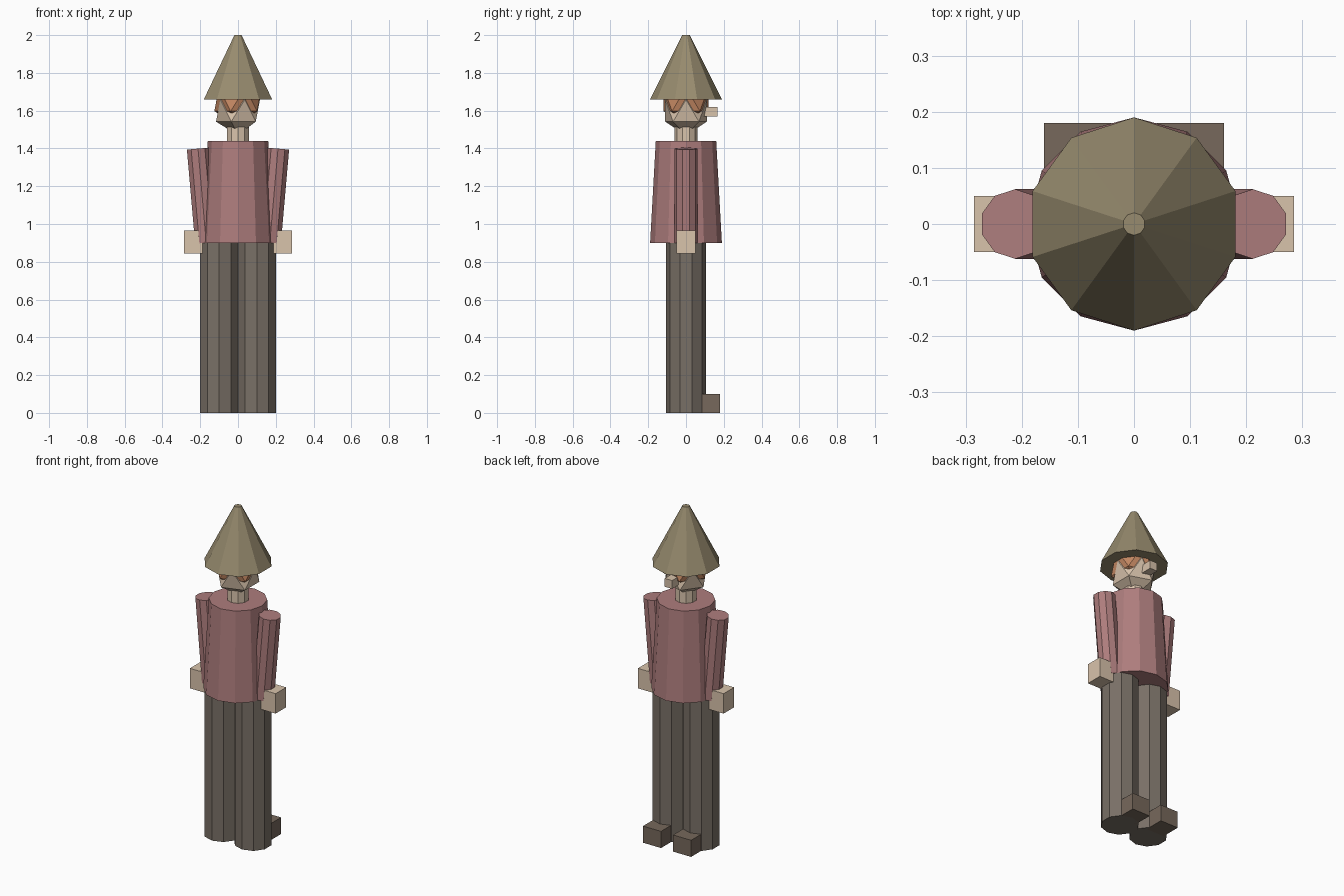
import bpy, bmesh
from math import radians
from mathutils import Matrix

if "Cube" in bpy.data.objects:
    bpy.data.objects.remove(bpy.data.objects["Cube"])


def material(name, rgb):
    m = bpy.data.materials.new(name)
    m.diffuse_color = tuple((c / 255) ** 2.2 for c in rgb) + (1,)
    m.use_nodes = True
    m.node_tree.nodes["Principled BSDF"].inputs["Base Color"].default_value = m.diffuse_color
    return m


STRAW = material("straw", (150, 138, 110))
CLOTH = material("red_cloth", (172, 124, 124))
TROUSER = material("trouser_cloth", (120, 111, 102))
LEATHER = material("leather", (118, 104, 92))
SKIN = material("skin", (216, 194, 170))
HAIR = material("hair", (194, 134, 98))


def finish(name, bm, mat):
    bmesh.ops.recalc_face_normals(bm, faces=bm.faces)
    me = bpy.data.meshes.new(name)
    bm.to_mesh(me)
    bm.free()
    me.materials.append(mat)
    ob = bpy.data.objects.new(name, me)
    bpy.context.collection.objects.link(ob)
    return ob


def cone(name, x, z0, z1, r0, r1, sides, mat, tilt=0):
    """Flat-sided tapered cylinder, optionally tilted sideways about its middle."""
    bm = bmesh.new()
    mx = Matrix.Translation((x, 0, (z0 + z1) / 2)) @ Matrix.Rotation(radians(tilt), 4, 'Y')
    bmesh.ops.create_cone(bm, cap_ends=True, segments=sides, radius1=r0, radius2=r1,
                          depth=z1 - z0, matrix=mx)
    return finish(name, bm, mat)


def box(name, lo, hi, mat):
    bm = bmesh.new()
    mid = [(a + b) / 2 for a, b in zip(lo, hi)]
    size = [b - a for a, b in zip(lo, hi)]
    bmesh.ops.create_cube(bm, size=1, matrix=Matrix.Translation(mid) @ Matrix.Diagonal((*size, 1)))
    return finish(name, bm, mat)


def ico(name, z, r, mat):
    bm = bmesh.new()
    bmesh.ops.create_icosphere(bm, subdivisions=1, radius=r, matrix=Matrix.Translation((0, 0, z)))
    return finish(name, bm, mat)


# Torso, neck, head, hair and hat
cone("torso", 0, 0.9, 1.44, 0.19, 0.16, 12, CLOTH)
cone("neck", 0, 1.42, 1.55, 0.06, 0.06, 10, SKIN)
ico("head", 1.60, 0.13, SKIN)
ico("hair", 1.66, 0.14, HAIR)
cone("hat", 0, 1.66, 2.0, 0.19, 0.02, 10, STRAW)
box("nose", (-0.025, 0.09, 1.57), (0.025, 0.167, 1.62), SKIN)

# Limbs, mirrored left and right
for side, s in (("left", -1), ("right", 1)):
    cone(side + "_leg", s * 0.1, 0, 0.9, 0.105, 0.105, 10, TROUSER)
    cone(side + "_arm", s * 0.19, 0.9, 1.4, 0.062, 0.062, 10, CLOTH, s * 5)
    hx = sorted((s * 0.185, s * 0.285))
    box(side + "_hand", (hx[0], -0.05, 0.845), (hx[1], 0.05, 0.965), SKIN)
    fx = sorted((s * 0.04, s * 0.16))
    box(side + "_shoe", (fx[0], 0.06, 0), (fx[1], 0.18, 0.1), LEATHER)
